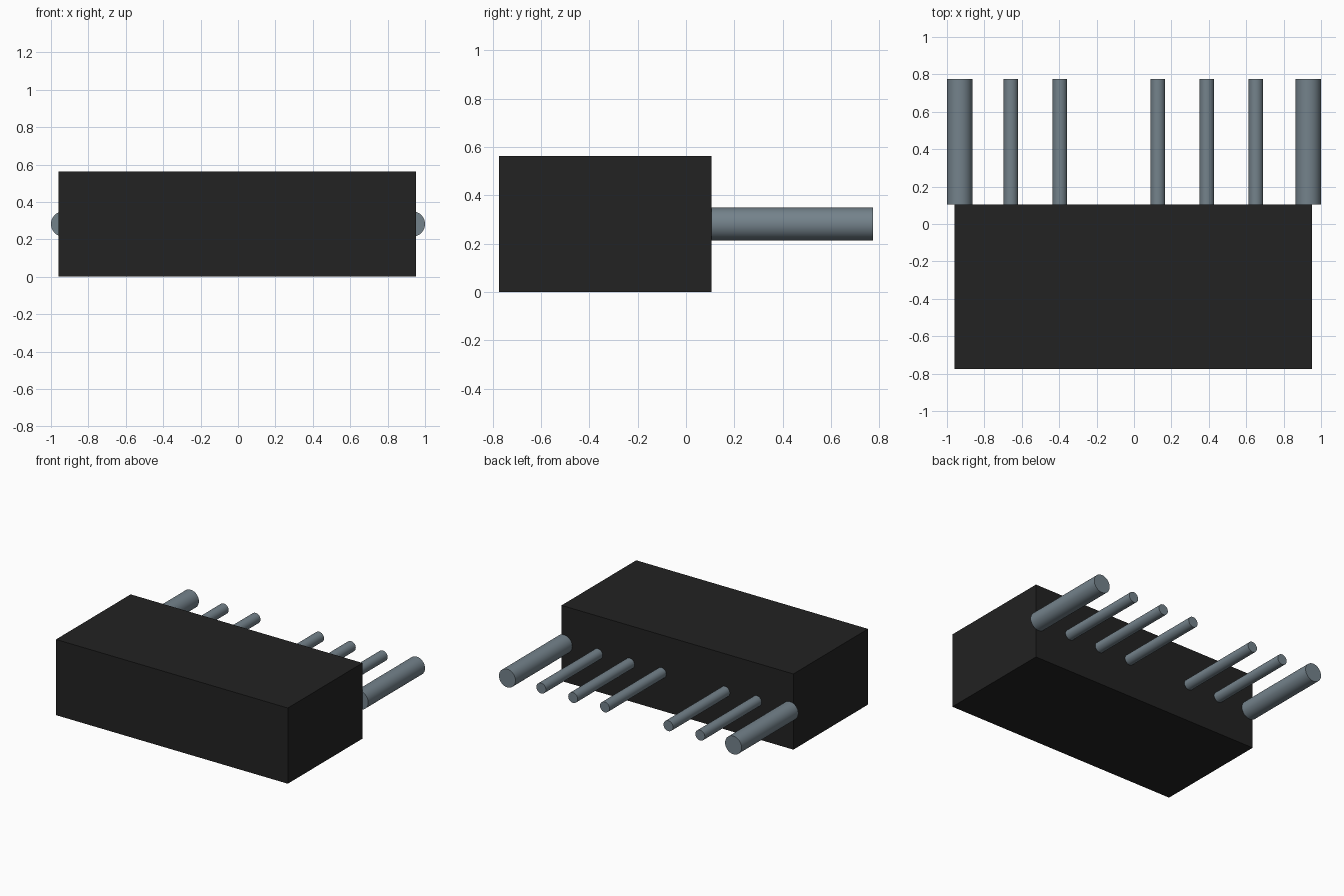
import bpy
from math import pi

default = bpy.data.objects.get("Cube")
if default:
    bpy.data.objects.remove(default, do_unlink=True)


def make_material(name, color, roughness):
    mat = bpy.data.materials.new(name)
    mat.use_nodes = True
    mat.diffuse_color = color
    bsdf = mat.node_tree.nodes["Principled BSDF"]
    bsdf.inputs["Base Color"].default_value = color
    bsdf.inputs["Roughness"].default_value = roughness
    return mat


black = make_material("black_plastic", (0.016, 0.016, 0.016, 1), 0.6)
steel = make_material("blue_grey_steel", (0.175, 0.225, 0.26, 1), 0.4)

BACK = 0.105      # rear face of the housing, where the pins start
END = 0.774       # pin tips and, mirrored, the housing front
HEIGHT = 0.564
CENTRE_X = -0.003

# Housing block
bpy.ops.mesh.primitive_cube_add(
    size=1, location=(CENTRE_X, (BACK - END) / 2, HEIGHT / 2))
housing = bpy.context.object
housing.name = "housing"
housing.scale = (1.911, BACK + END, HEIGHT)
bpy.ops.object.transform_apply(location=False, rotation=False, scale=True)
housing.data.materials.append(black)


def add_pin(name, x, radius):
    bpy.ops.mesh.primitive_cylinder_add(
        vertices=32, radius=radius, depth=END - BACK,
        location=(x, (BACK + END) / 2, HEIGHT / 2), rotation=(pi / 2, 0, 0))
    pin = bpy.context.object
    pin.name = name
    pin.data.materials.append(steel)
    bpy.ops.object.shade_smooth_by_angle(angle=pi / 6)


# Thick guide posts at both ends
for side, sign in (("left", 1), ("right", -1)):
    add_pin(side + "_guide_post", sign * 0.932, 0.068)

# Thin contact pins, evenly spaced with one position left empty
for slot in range(6):
    if slot != 2:
        add_pin(f"contact_pin_{slot + 1}", CENTRE_X + (slot - 2.5) * 0.262, 0.039)
